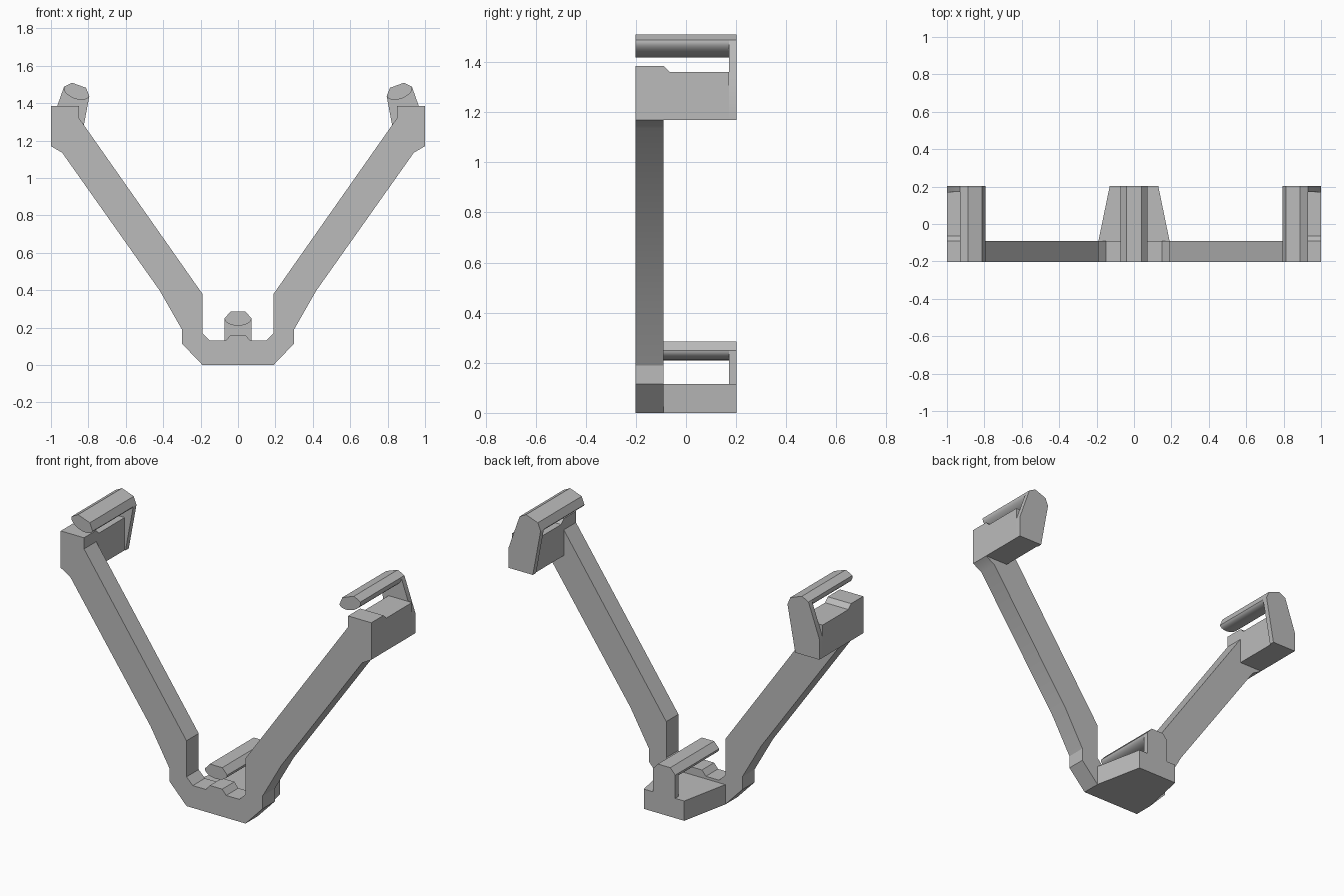
import bpy, bmesh, math
from mathutils import Vector, Matrix

cube = bpy.data.objects.get("Cube")
if cube:
    bpy.data.objects.remove(cube, do_unlink=True)

grey = bpy.data.materials.new("plain_grey")
grey.use_nodes = True
colour = (0.5, 0.5, 0.5, 1)
grey.diffuse_color = colour
grey.node_tree.nodes["Principled BSDF"].inputs["Base Color"].default_value = colour

FRONT, ARM_BACK, PLATE, BACK = -0.202, -0.09, 0.172, 0.202


def prism(name, points, start, end, place):
    """Extrude a closed 2D profile; place(u, v, depth) maps it into space."""
    bm = bmesh.new()
    base = [bm.verts.new(place(u, v, start)) for u, v in points]
    face = bm.faces.new(base)
    new = bmesh.ops.extrude_face_region(bm, geom=[face])["geom"]
    shift = Vector(place(0, 0, end)) - Vector(place(0, 0, start))
    bmesh.ops.translate(bm, vec=shift, verts=[g for g in new if isinstance(g, bmesh.types.BMVert)])
    bmesh.ops.recalc_face_normals(bm, faces=bm.faces)
    mesh = bpy.data.meshes.new(name)
    bm.to_mesh(mesh)
    bm.free()
    mesh.materials.append(grey)
    obj = bpy.data.objects.new(name, mesh)
    bpy.context.collection.objects.link(obj)
    bpy.ops.object.select_all(action="DESELECT")
    obj.select_set(True)
    bpy.context.view_layer.objects.active = obj
    bpy.ops.object.shade_smooth_by_angle(angle=math.radians(25))
    return obj


def along_y(u, v, d):
    return (u, d, v)


def along_z(u, v, d):
    return (u, v, d)


def bar_profile(side, centre, tilt):
    """Rod section: faceted top, rounded underside."""
    pts = [(0.072, 0), (0.04, 0.035), (-0.04, 0.035), (-0.072, 0)]
    for i in range(1, 14):
        a = math.pi * (1 + i / 14)
        pts.append((0.072 * math.cos(a), 0.04 * math.sin(a)))
    turn = Matrix.Rotation(tilt, 2)
    pts = [turn @ Vector(p) + Vector(centre) for p in pts]
    return [(side * p.x, p.y) for p in pts]


# V-shaped front frame, mirrored from its left half
half = [(0.19, 0), (0.3, 0.115), (0.3, 0.19), (0.42, 0.4), (0.94, 1.135),
        (1, 1.17), (1, 1.385), (0.85, 1.385), (0.85, 1.32), (0.19, 0.38),
        (0.19, 0.17), (0.15, 0.13), (0.065, 0.13), (0.04, 0.16)]
prism("v_frame", half + [(-x, z) for x, z in reversed(half)], FRONT, ARM_BACK, along_y)

# Bottom clamp: tapered foot, back post and rod
prism("foot_block", [(0.19, ARM_BACK), (0.13, BACK), (-0.13, BACK), (-0.19, ARM_BACK)],
      0, 0.115, along_z)
rod = bar_profile(1, (0, 0.25), 0)
prism("foot_post", [(-0.072, 0.1), (0.072, 0.1)] + rod[:4], PLATE, BACK, along_y)
prism("foot_rod", rod, FRONT, PLATE, along_y)

# Upper clamps on both arm tips
for side, label in ((1, "left"), (-1, "right")):
    block = [(ARM_BACK, 1.17), (PLATE, 1.17), (PLATE, 1.36), (-0.065, 1.36), (ARM_BACK, 1.385)]
    prism(label + "_clamp_block", block, side * 0.85, side,
          lambda u, v, d: (d, u, v))
    rod = bar_profile(side, (0.8625, 1.463), math.radians(20))
    plate = [(side * 0.845, 1.17), (side, 1.17), (side, 1.29)] + rod[:4]
    prism(label + "_clamp_plate", plate, PLATE, BACK, along_y)
    prism(label + "_clamp_rod", rod, FRONT, PLATE, along_y)
